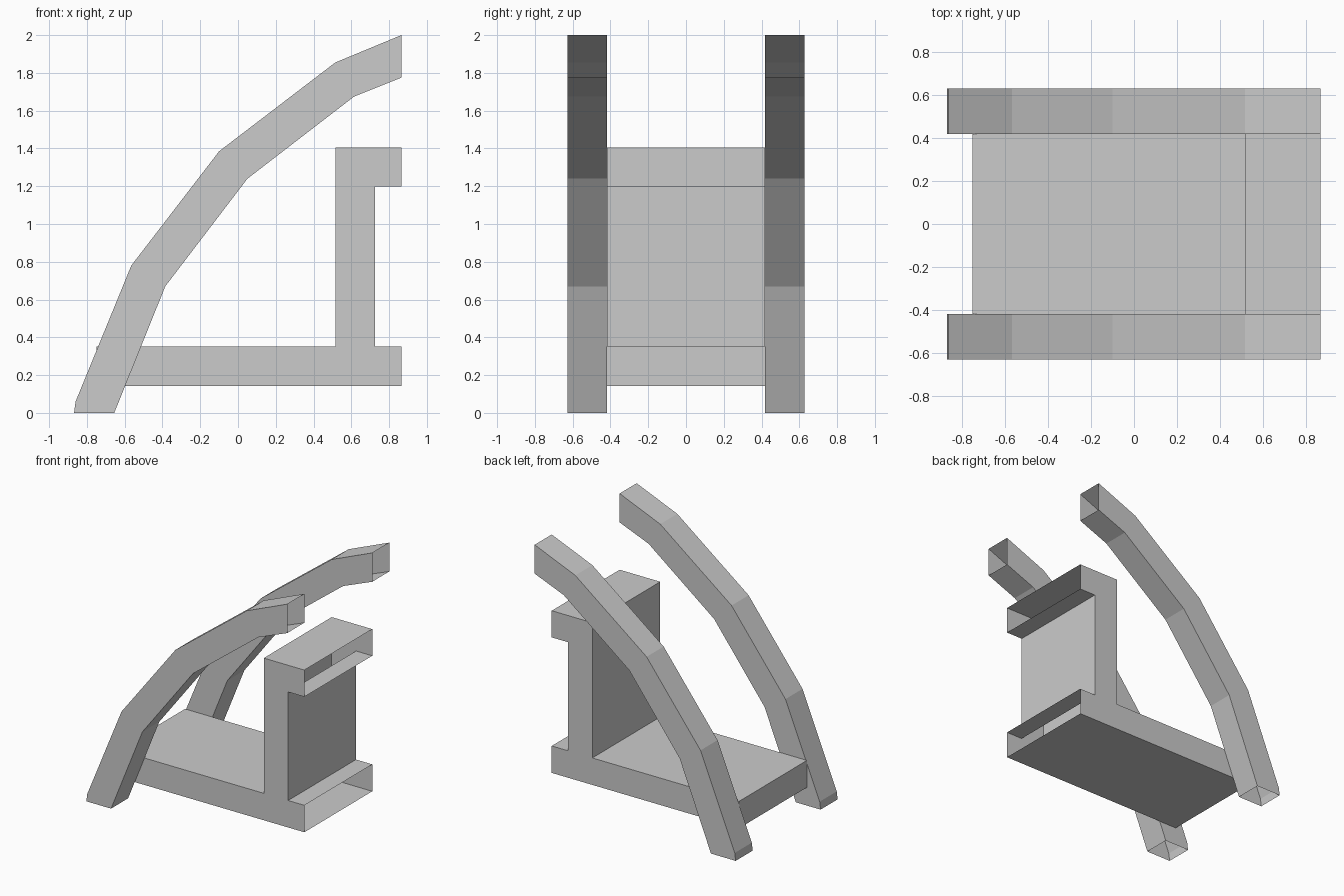
import bpy, bmesh

if "Cube" in bpy.data.objects:
    bpy.data.objects.remove(bpy.data.objects["Cube"])

Y_IN, Y_OUT = 0.418, 0.628


def finish(name, bm):
    bmesh.ops.recalc_face_normals(bm, faces=bm.faces)
    mesh = bpy.data.meshes.new(name)
    bm.to_mesh(mesh)
    bm.free()
    obj = bpy.data.objects.new(name, mesh)
    bpy.context.collection.objects.link(obj)
    return obj


def arched_leg(name, side):
    """Square tube lofted through (outer, inner) point pairs, open at both ends."""
    stations = [
        ((-0.868, 0.0), (-0.655, 0.0)),
        ((-0.86, 0.06), (-0.651, 0.01)),
        ((-0.565, 0.78), (-0.385, 0.67)),
        ((-0.10, 1.385), (0.05, 1.24)),
        ((0.515, 1.855), (0.615, 1.675)),
        ((0.865, 2.0), (0.865, 1.775)),
    ]
    bm = bmesh.new()
    rings = []
    for (ox, oz), (ix, iz) in stations:
        corners = [(ox, Y_IN, oz), (ox, Y_OUT, oz), (ix, Y_OUT, iz), (ix, Y_IN, iz)]
        rings.append([bm.verts.new((x, y * side, z)) for x, y, z in corners])
    for a, b in zip(rings, rings[1:]):
        for i in range(4):
            j = (i + 1) % 4
            bm.faces.new((a[i], a[j], b[j], b[i]))
    return finish(name, bm)


def centre_body(name):
    """Floor plate, upright and top ledge as one profile, open at the x = 0.865 ends."""
    profile = [(-0.75, 0.142), (0.865, 0.142), (0.865, 0.352), (0.725, 0.352),
               (0.725, 1.198), (0.865, 1.198), (0.865, 1.406), (0.515, 1.406),
               (0.515, 0.352), (-0.75, 0.352)]
    bm = bmesh.new()
    front = [bm.verts.new((x, -Y_IN, z)) for x, z in profile]
    back = [bm.verts.new((x, Y_IN, z)) for x, z in profile]
    bm.faces.new(front)
    bm.faces.new(back[::-1])
    open_edges = {1, 5}
    for i in range(len(profile)):
        if i not in open_edges:
            j = (i + 1) % len(profile)
            bm.faces.new((front[j], front[i], back[i], back[j]))
    return finish(name, bm)


# Pair of arched side legs
for label, side in (("front", -1), ("back", 1)):
    arched_leg(f"{label}_arched_leg", side)

# Floor plate with upright and ledge
centre_body("floor_and_upright")
